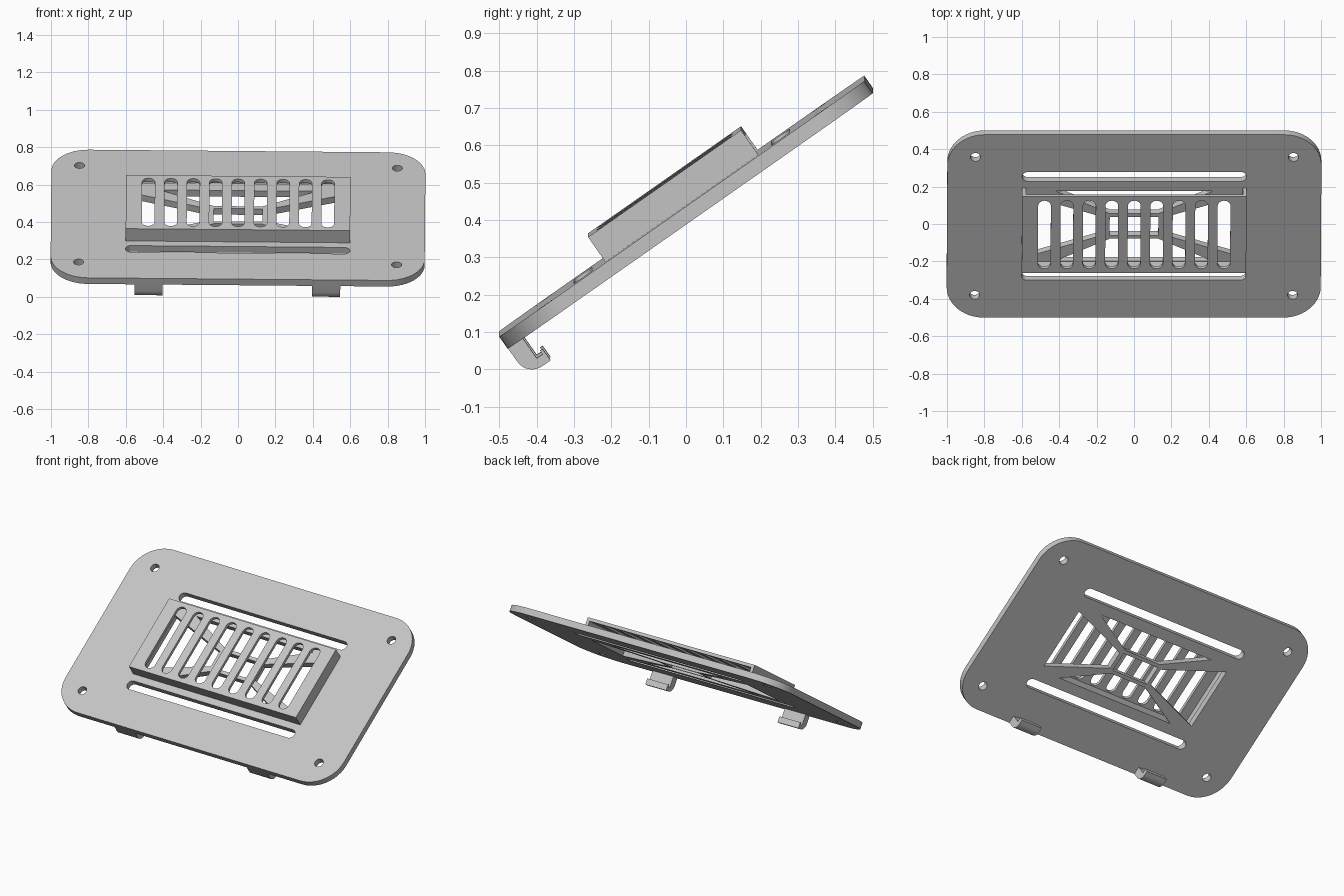
import bpy
from math import radians, cos, sin, pi
from mathutils import Matrix, Vector

cube = bpy.data.objects.get("Cube")
if cube:
    bpy.data.objects.remove(cube)

grey = bpy.data.materials.new("light_grey")
grey.use_nodes = True
colour = (0.55, 0.55, 0.55, 1)
grey.diffuse_color = colour
grey.node_tree.nodes["Principled BSDF"].inputs["Base Color"].default_value = colour

parts = []


def rounded(cx, cy, hx, hy, r, steps=8):
    """Rounded rectangle outline; r equal to a half size gives a slot or circle."""
    pts = []
    for sx, sy, start in ((1, 1, 0), (-1, 1, 90), (-1, -1, 180), (1, -1, 270)):
        for i in range(steps + 1):
            a = radians(start) + i * pi / 2 / steps
            p = (cx + sx * (hx - r) + r * cos(a), cy + sy * (hy - r) + r * sin(a))
            if not pts or (Vector(p) - Vector(pts[-1])).length > 1e-5:
                pts.append(p)
    if (Vector(pts[0]) - Vector(pts[-1])).length < 1e-5:
        pts.pop()
    return pts


def box(x0, x1, y0, y1):
    return [(x0, y0), (x1, y0), (x1, y1), (x0, y1)]


def slab(name, outlines, low, high, frame=Matrix()):
    """Flat plate: the first outline is the rim, the others are holes."""
    curve = bpy.data.curves.new(name, "CURVE")
    curve.dimensions = "2D"
    curve.fill_mode = "BOTH"
    curve.extrude = (high - low) / 2
    for pts in outlines:
        s = curve.splines.new("POLY")
        s.points.add(len(pts) - 1)
        for point, (x, y) in zip(s.points, pts):
            point.co = (x, y, 0, 1)
        s.use_cyclic_u = True
    tmp = bpy.data.objects.new(name + "_outline", curve)
    bpy.context.scene.collection.objects.link(tmp)
    graph = bpy.context.evaluated_depsgraph_get()
    mesh = bpy.data.meshes.new_from_object(tmp.evaluated_get(graph))
    bpy.data.objects.remove(tmp)
    mesh.name = name
    mesh.transform(frame @ Matrix.Translation((0, 0, (low + high) / 2)))
    mesh.materials.clear()
    mesh.materials.append(grey)
    obj = bpy.data.objects.new(name, mesh)
    bpy.context.scene.collection.objects.link(obj)
    parts.append(obj)
    return obj


# Base plate with screw holes, long slots and a braced opening
holes = [rounded(sx * 0.85, sy * 0.45, 0.027, 0.027, 0.027)
         for sx in (-1, 1) for sy in (-1, 1)]
holes += [rounded(0, s * 0.323, 0.6, 0.03, 0.03) for s in (-1, 1)]
holes.append(box(-0.13, 0.13, -0.06, 0.06))
for s in (-1, 1):
    holes.append([(-0.42, s * 0.228), (0.42, s * 0.228), (0.13, s * 0.082), (-0.13, s * 0.082)])
    holes.append([(s * 0.56, -0.195), (s * 0.56, 0.195), (s * 0.155, 0.055), (s * 0.155, -0.055)])
slab("base_plate", [rounded(0, 0, 1, 0.597, 0.2, 12)] + holes, -0.02, 0.02)

# Raised vent hood, open at the back
vents = [rounded(i * 0.12, 0, 0.034, 0.222, 0.034) for i in range(-4, 5)]
slab("vent_roof", [box(-0.6, 0.6, -0.25, 0.25)] + vents, 0.08, 0.1)
slab("vent_front_wall", [box(-0.6, 0.6, -0.25, -0.23)], 0.02, 0.08)
for side, s in (("left", 1), ("right", -1)):
    slab(side + "_vent_wall", [box(*sorted((s * 0.58, s * 0.6)), -0.23, 0.25)], 0.02, 0.08)

# Hooks under the front edge: profile in depth and height, extruded across
profile = [(-0.597, -0.02), (-0.597, -0.065)]
for i in range(1, 9):
    a = pi + i * pi / 16
    profile.append((-0.549 + 0.048 * cos(a), -0.065 + 0.048 * sin(a)))
profile += [(-0.522, -0.113), (-0.522, -0.076), (-0.53, -0.076), (-0.53, -0.087),
            (-0.549, -0.087), (-0.549, -0.02)]
across = Matrix(((0, 0, 1, 0), (1, 0, 0, 0), (0, 1, 0, 0), (0, 0, 0, 1)))
for side, s in (("left", 1), ("right", -1)):
    slab(side + "_hook", [profile], s * 0.475 - 0.075, s * 0.475 + 0.075, across)

# Tilt everything, then stand it on the ground
tilt = Matrix.Rotation(radians(0.5), 4, "Y") @ Matrix.Rotation(radians(35), 4, "X")
floor = min((tilt @ v.co).z for o in parts for v in o.data.vertices)
for o in parts:
    o.matrix_world = Matrix.Translation((0, 0, -floor)) @ tilt
    bpy.ops.object.select_all(action="DESELECT")
    o.select_set(True)
    bpy.context.view_layer.objects.active = o
    bpy.ops.object.shade_smooth_by_angle(angle=radians(30))
